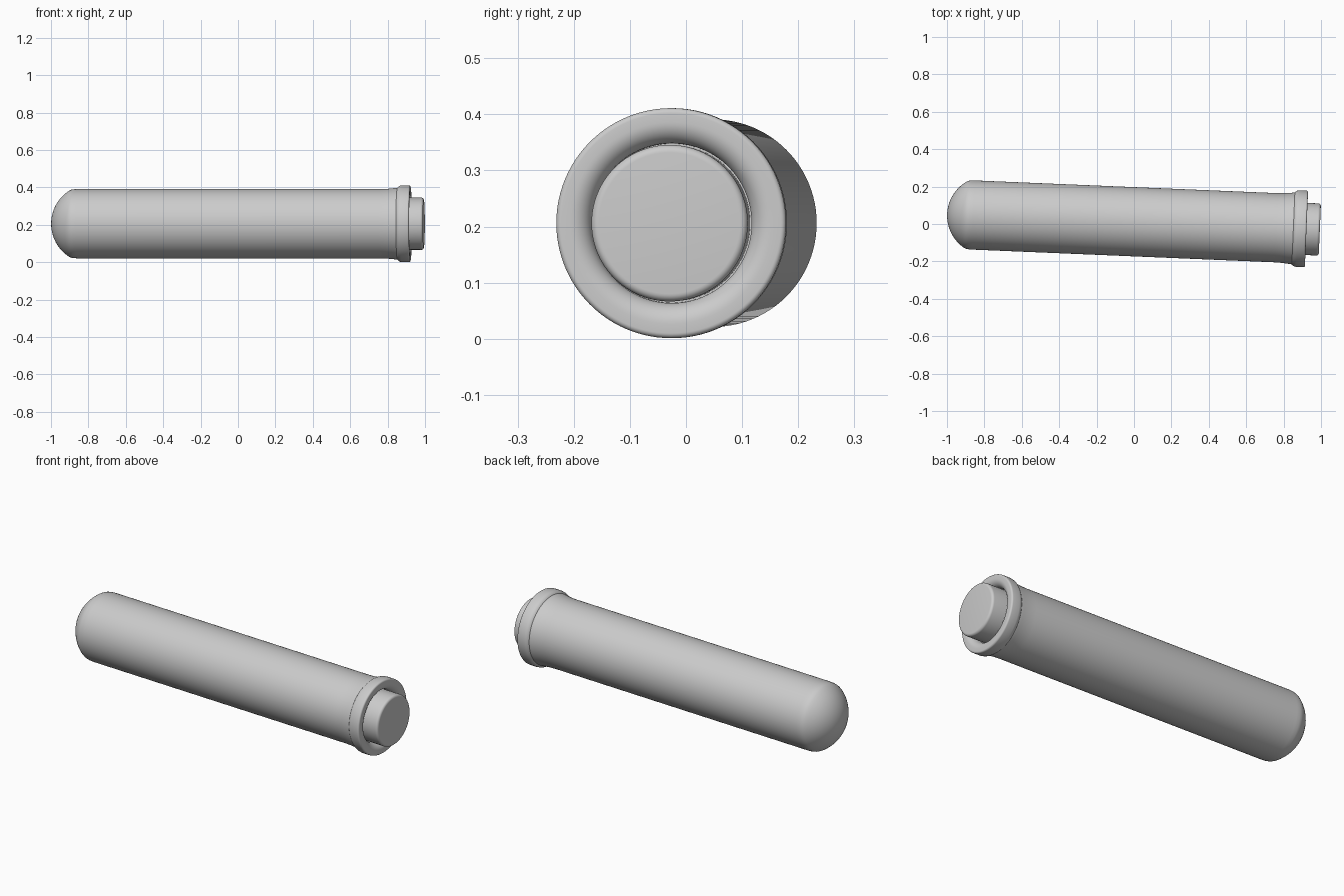
import bpy, bmesh, math
from mathutils import Matrix, Vector

if "Cube" in bpy.data.objects:
    bpy.data.objects.remove(bpy.data.objects["Cube"])

SEG = 96
TILT = -math.atan(0.042)
PLACE = Matrix.Translation((0, 0.012, 0.206)) @ Matrix.Rotation(TILT, 4, 'Z')


def lathe(name, profile):
    """Revolve (position along axis, radius) points around the tilted long axis."""
    bm = bmesh.new()
    rings = []
    for s, r in profile:
        if r < 1e-5:
            rings.append([bm.verts.new((s, 0, 0))] * SEG)
        else:
            rings.append([bm.verts.new((s, r * math.cos(2 * math.pi * i / SEG),
                                        r * math.sin(2 * math.pi * i / SEG)))
                          for i in range(SEG)])
    for a, b in zip(rings, rings[1:]):
        for i in range(SEG):
            j = (i + 1) % SEG
            bm.faces.new(list(dict.fromkeys((a[i], a[j], b[j], b[i]))))
    bmesh.ops.recalc_face_normals(bm, faces=bm.faces)
    bm.transform(PLACE)
    me = bpy.data.meshes.new(name)
    bm.to_mesh(me)
    bm.free()
    ob = bpy.data.objects.new(name, me)
    bpy.context.collection.objects.link(ob)
    bpy.ops.object.select_all(action='DESELECT')
    ob.select_set(True)
    bpy.context.view_layer.objects.active = ob
    bpy.ops.object.shade_smooth_by_angle(angle=math.radians(35))
    return ob


def arc(cs, cr, rad, a0, a1, n=8, squash=1.0):
    """Arc points in (axis, radius) space."""
    return [(cs + squash * rad * math.cos(math.radians(a0 + (a1 - a0) * k / n)),
             cr + rad * math.sin(math.radians(a0 + (a1 - a0) * k / n)))
            for k in range(n + 1)]


# long barrel with a domed back end and a slight flare before the collar
dome = arc(-0.79, 0, 0.21, 180, 123, 14)
dome[0] = (-1.0, 0)
barrel = dome + [(-0.893, 0.1815), (-0.88, 0.184), (-0.86, 0.185), (0.76, 0.185),
                 (0.80, 0.1865), (0.835, 0.190), (0.858, 0.193), (0.868, 0.193), (0.868, 0)]
lathe("barrel", barrel)

# collar with a rounded rim that dips into a recess around the button
collar = [(0.85, 0.185), (0.853, 0.193), (0.858, 0.198), (0.866, 0.203), (0.876, 0.205)]
collar += arc(0.914, 0.196, 0.009, 90, 0, 6)
collar += [(0.923, 0.180)]
collar += arc(0.885, 0.180, 0.038, 0, -80, 10)[1:]
collar += [(0.870, 0.142), (0.870, 0)]
lathe("collar", collar)

# push button
button = [(0.86, 0), (0.86, 0.139)] + arc(0.981, 0.126, 0.0135, 90, 0, 6) + [(0.9945, 0)]
lathe("button", button)
